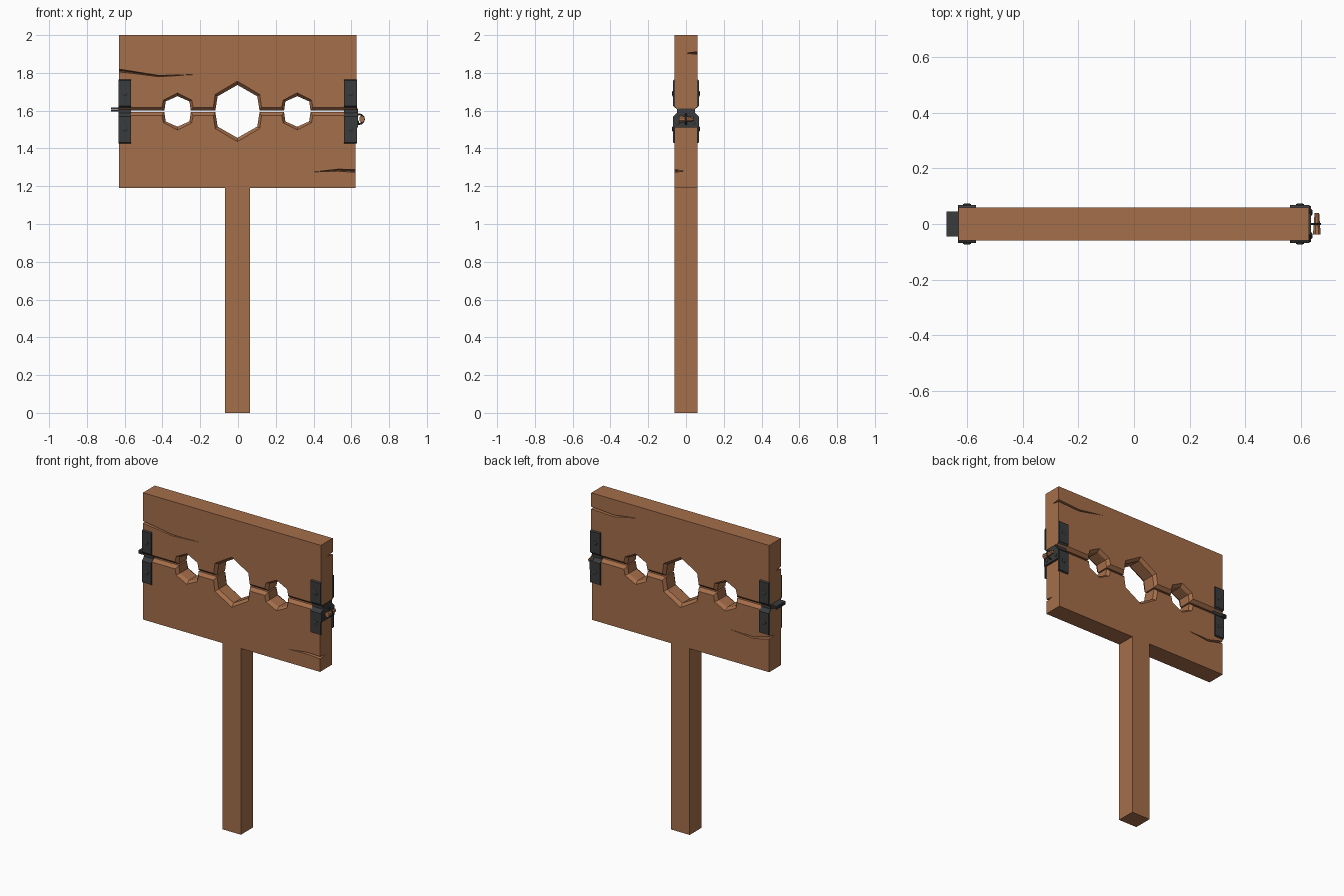
import bpy, bmesh, math
from mathutils import Vector

if "Cube" in bpy.data.objects:
    bpy.data.objects.remove(bpy.data.objects["Cube"])


def material(name, rgb):
    m = bpy.data.materials.new(name)
    m.diffuse_color = (*rgb, 1)
    m.use_nodes = True
    m.node_tree.nodes["Principled BSDF"].inputs["Base Color"].default_value = m.diffuse_color
    return m


WOOD = material("brown wood", (0.376, 0.156, 0.068))
IRON = material("dark iron", (0.042, 0.043, 0.045))


def finish(name, bm, mat):
    bmesh.ops.recalc_face_normals(bm, faces=bm.faces)
    me = bpy.data.meshes.new(name)
    bm.to_mesh(me)
    bm.free()
    me.materials.append(mat)
    ob = bpy.data.objects.new(name, me)
    bpy.context.collection.objects.link(ob)
    return ob


def loft(name, rings, mat):
    """Bridge equal-length rings of points and cap both ends."""
    bm = bmesh.new()
    vs = [[bm.verts.new(p) for p in r] for r in rings]
    n = len(vs[0])
    for a, b in zip(vs, vs[1:]):
        for i in range(n):
            j = (i + 1) % n
            bm.faces.new((a[i], a[j], b[j], b[i]))
    bm.faces.new(vs[0])
    bm.faces.new(vs[-1])
    return finish(name, bm, mat)


def box(name, x0, x1, y0, y1, z0, z1, mat):
    return loft(name, [[(x0, y0, z), (x1, y0, z), (x1, y1, z), (x0, y1, z)]
                       for z in (z0, z1)], mat)


def stud(name, pos, axis, r, h, mat):
    """Small low dome along an axis."""
    ax = Vector(axis)
    u = Vector((0, 0, 1))
    v = ax.cross(u)
    rings = []
    for rad, d in ((r, -0.004), (r, h * 0.4), (r * 0.6, h)):
        rings.append([Vector(pos) + ax * d + rad * (u * math.cos(a) + v * math.sin(a))
                      for a in (math.tau * k / 8 for k in range(8))])
    return loft(name, rings, mat)


# ---- boards with chamfered neck and wrist holes
ZC = 1.596
BIG = ((0.128, 0.118, 0.09, 0.16), (0.117, 0.105, 0.08, 0.14))
SMALL = ((0.083, 0.075, 0.06, 0.098), (0.07, 0.063, 0.053, 0.081))


def board_outline(side, inner, xr, zend):
    zs = ZC + side * (0.004 if inner else 0.022)
    pts = [(-0.63, zs)]
    for c, dims in ((-0.32, SMALL), (-0.003, BIG), (0.314, SMALL)):
        w, s, sh, h = dims[inner]
        pts += [(c - w, zs), (c - s, ZC + side * sh), (c, ZC + side * h),
                (c + s, ZC + side * sh), (c + w, zs)]
    return pts + [(xr, zs), (xr, zend), (-0.63, zend)]


def board(name, side, xr, zend):
    return loft(name, [[(x, y, z) for x, z in board_outline(side, inner, xr, zend)]
                       for y, inner in ((-0.06, 0), (-0.04, 1), (0.04, 1), (0.06, 0))], WOOD)


upper = board("upper_board", 1, 0.628, 2.0)
lower = board("lower_board", -1, 0.622, 1.19)
box("post", -0.068, 0.063, -0.06, 0.06, 0, 1.19, WOOD)


# ---- cracks: tapered wedges cut into the board faces
def crack(target, face, stations):
    rings = [[(x, face * 0.07, z + h), (x, face * 0.07, z - h), (x, face * d, z)]
             for x, z, h, d in stations]
    cut = loft("crack_cutter", rings, WOOD)
    cut.hide_render = True
    mod = target.modifiers.new("crack", 'BOOLEAN')
    mod.operation = 'DIFFERENCE'
    mod.solver = 'EXACT'
    mod.object = cut
    bpy.context.view_layer.objects.active = target
    bpy.ops.object.modifier_apply(modifier=mod.name)
    bpy.data.objects.remove(cut)


crack(upper, -1, [(-0.65, 1.815, .009, 0), (-0.55, 1.802, .007, .02),
                  (-0.42, 1.783, .005, .035), (-0.23, 1.791, .001, .057)])
crack(lower, -1, [(0.65, 1.279, .009, 0), (0.53, 1.285, .007, .025), (0.40, 1.276, .001, .057)])
crack(upper, 1, [(0.65, 1.906, .009, 0), (0.47, 1.895, .007, .03), (0.29, 1.928, .001, .057)])
crack(lower, 1, [(-0.65, 1.414, .009, 0), (-0.52, 1.381, .007, .025), (-0.36, 1.39, .001, .057)])

# ---- iron straps dipping into the gap, with rivets
STRAP = [(.06, 1.765), (.069, 1.76), (.069, 1.625), (.047, 1.607), (.047, 1.588), (.069, 1.568),
         (.069, 1.432), (.06, 1.427), (.057, 1.427), (.057, 1.57), (.036, 1.59), (.036, 1.602),
         (.057, 1.622), (.057, 1.765)]
for label, x0, x1 in (("left", -0.632, -0.566), ("right", 0.56, 0.63)):
    for face, s in (("front", -1), ("back", 1)):
        loft(f"{label}_{face}_strap", [[(x, s * y, z) for y, z in STRAP] for x in (x0, x1)], IRON)
        for z in (1.69, 1.503):
            stud(f"{label}_{face}_rivet", ((x0 + x1) / 2, s * 0.069, z), (0, s, 0),
                 0.014, 0.005, IRON)

# ---- hinge leaf on the left end
box("hinge_leaf", -0.672, -0.57, -0.045, 0.045, 1.595, 1.604, IRON)
box("hinge_leaf_upper", -0.672, -0.57, -0.045, 0.045, 1.606, 1.616, IRON)

# ---- hasp, bolts, staple and wooden peg on the right end
HASP = [(-.03, 1.608), (.03, 1.608), (.065, 1.572), (.065, 1.51), (-.065, 1.51), (-.065, 1.572)]
loft("hasp_plate", [[(x, y, z) for y, z in HASP] for x in (0.615, 0.635)], IRON)
box("hasp_fold", 0.57, 0.635, -0.04, 0.04, 1.597, 1.612, IRON)
for y in (-0.042, 0.042):
    stud("hasp_bolt", (0.635, y, 1.537), (1, 0, 0), 0.012, 0.005, IRON)
bpy.ops.mesh.primitive_torus_add(major_segments=12, minor_segments=6, major_radius=0.026,
                                 minor_radius=0.005, location=(0.641, 0, 1.555),
                                 rotation=(math.pi / 2, 0, 0))
staple = bpy.context.object
staple.name = "staple"
staple.data.materials.append(IRON)
loft("peg", [[(0.656 + r * math.cos(a), y, 1.555 + 1.25 * r * math.sin(a))
              for a in (math.tau * (k + .5) / 8 for k in range(8))]
             for y, r in ((-0.037, 0.015), (0.04, 0.009))], WOOD)
